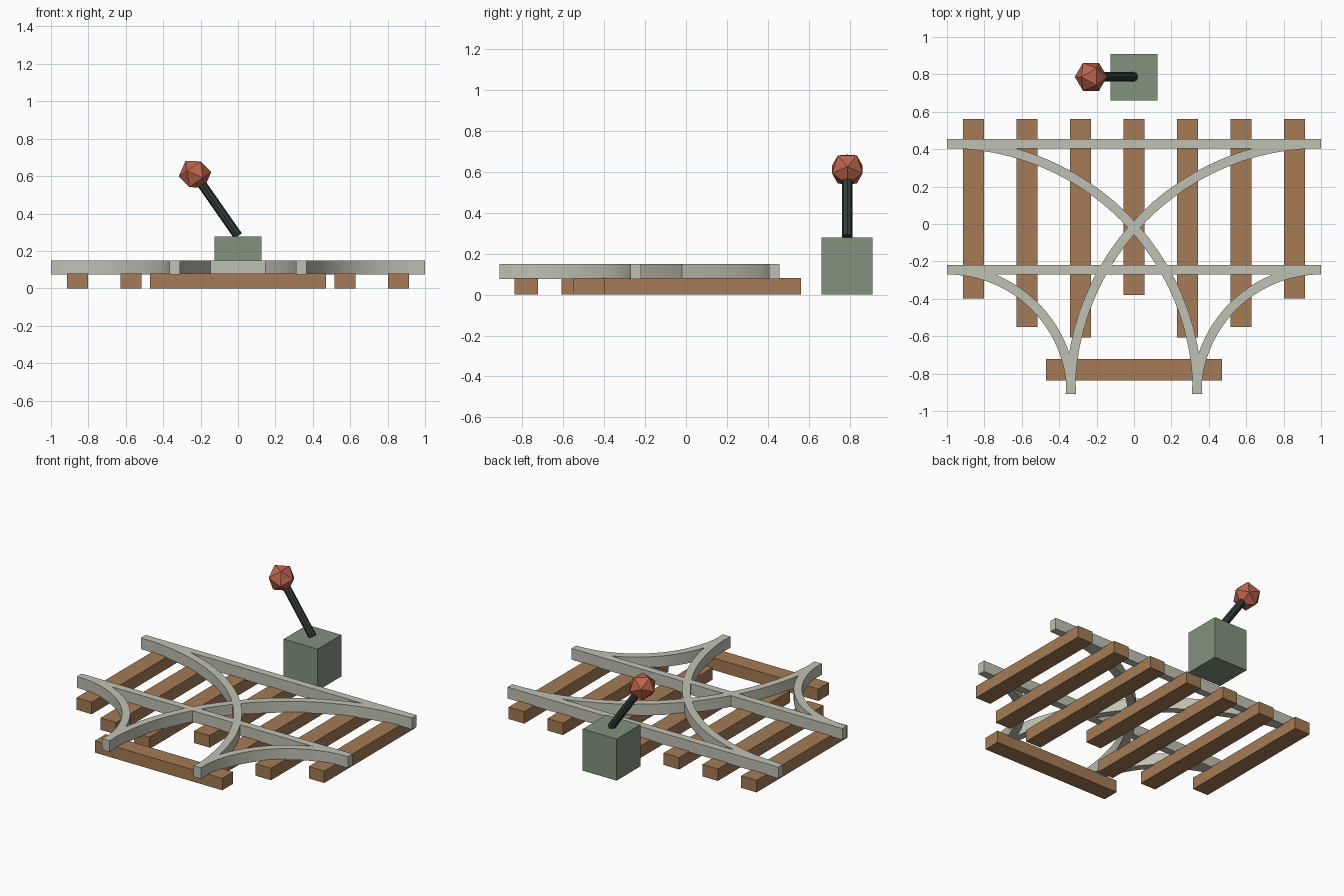
import bpy, math
from mathutils import Vector

if "Cube" in bpy.data.objects:
    bpy.data.objects.remove(bpy.data.objects["Cube"])

GAUGE_BACK, GAUGE_FRONT, END_Y = 0.43, -0.245, -0.91
RAIL_W, RAIL_Z0, RAIL_Z1 = 0.05, 0.075, 0.15


def material(name, rgb):
    m = bpy.data.materials.new(name)
    m.diffuse_color = (*rgb, 1)
    m.use_nodes = True
    m.node_tree.nodes["Principled BSDF"].inputs["Base Color"].default_value = m.diffuse_color
    return m


wood = material("wood", (0.376, 0.198, 0.091))
steel = material("steel", (0.527, 0.533, 0.456))
green = material("green_paint", (0.223, 0.287, 0.209))
dark = material("dark_metal", (0.03, 0.045, 0.04))
red = material("red_paint", (0.51, 0.127, 0.07))


def finish(name, mat):
    o = bpy.context.object
    o.name = name
    o.data.materials.append(mat)
    return o


def box(name, lo, hi, mat):
    lo, hi = Vector(lo), Vector(hi)
    bpy.ops.mesh.primitive_cube_add(size=1, location=(lo + hi) / 2)
    bpy.context.object.scale = hi - lo
    return finish(name, mat)


def curved_rail(name, side, radius, steps=24):
    # quarter-circle rail swept around the outer front corner
    verts, faces = [], []
    for i in range(steps + 1):
        a = math.pi / 2 * i / steps
        for r, z in ((-1, RAIL_Z0), (1, RAIL_Z0), (1, RAIL_Z1), (-1, RAIL_Z1)):
            rr = radius + r * RAIL_W / 2
            verts.append((side * (1 - rr * math.cos(a)), END_Y + rr * math.sin(a), z))
    for i in range(steps):
        for j in range(4):
            k = (j + 1) % 4
            f = (4 * i + j, 4 * i + k, 4 * i + 4 + k, 4 * i + 4 + j)
            faces.append(f if side < 0 else f[::-1])
    caps = [(3, 2, 1, 0), tuple(4 * steps + j for j in range(4))]
    faces += caps if side < 0 else [c[::-1] for c in caps]
    me = bpy.data.meshes.new(name)
    me.from_pydata(verts, [], faces)
    o = bpy.data.objects.new(name, me)
    bpy.context.collection.objects.link(o)
    bpy.context.view_layer.objects.active = o
    bpy.ops.object.select_all(action='DESELECT')
    o.select_set(True)
    finish(name, steel)
    bpy.ops.object.shade_smooth_by_angle()


# sleepers: lengths mirrored about the middle, plus one crosswise at the front
for i in range(-3, 4):
    x = i * 0.286
    front = (-0.38, -0.608, -0.55, -0.398)[abs(i)]
    box("sleeper", (x - 0.057, front, 0), (x + 0.057, 0.562, 0.08), wood)
box("front_sleeper", (-0.47, -0.837, 0), (0.47, -0.723, 0.08), wood)

# straight rails
for y in (GAUGE_BACK, GAUGE_FRONT):
    box("straight_rail", (-1, y - RAIL_W / 2, RAIL_Z0), (1, y + RAIL_W / 2, RAIL_Z1), steel)

# curved rails branching to the front on both sides
for side in (-1, 1):
    curved_rail("outer_curved_rail", side, GAUGE_BACK - END_Y)
    curved_rail("inner_curved_rail", side, GAUGE_FRONT - END_Y)

# switch box, tilted lever and faceted knob
box("switch_box", (-0.125, 0.66, 0), (0.125, 0.91, 0.278), green)
base, knob = Vector((0, 0.787, 0.28)), Vector((-0.23, 0.787, 0.61))
d = knob - base
tilt = math.atan2(d.x, d.z)
bpy.ops.mesh.primitive_cylinder_add(vertices=8, radius=0.025, depth=d.length,
                                    location=(base + knob) / 2, rotation=(0, tilt, 0))
finish("lever", dark)
bpy.ops.mesh.primitive_ico_sphere_add(subdivisions=1, radius=0.088, location=knob,
                                      rotation=(0, tilt, 0))
o = finish("lever_knob", red)
o.scale = (-1.0, 1, 1)
bpy.ops.object.transform_apply(location=False, rotation=True, scale=True)
o.data.flip_normals() if o.data.polygons[0].normal.dot(o.data.polygons[0].center) < 0 else None
